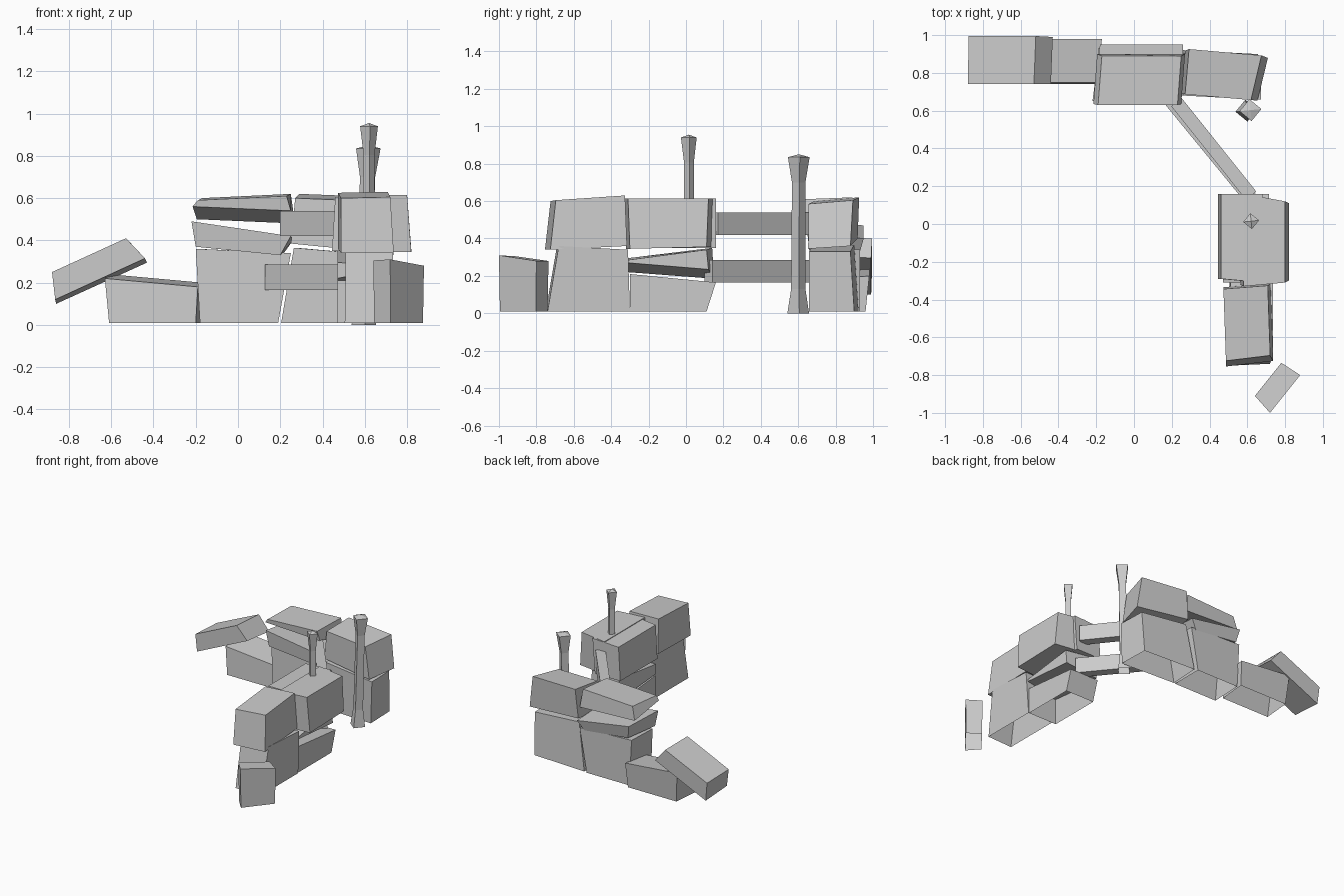
import bpy, bmesh
from math import radians
from mathutils import Vector, Matrix

if "Cube" in bpy.data.objects:
    bpy.data.objects.remove(bpy.data.objects["Cube"])

GROUND = 0.01


def make(name, verts, faces, yaw=0):
    bm = bmesh.new()
    vs = [bm.verts.new(v) for v in verts]
    for f in faces:
        # stones resting on the ground are open underneath
        if any(vs[i].co.z > GROUND + 1e-4 for i in f):
            bm.faces.new([vs[i] for i in f])
    bmesh.ops.recalc_face_normals(bm, faces=bm.faces)
    if yaw:
        c = sum((v.co for v in vs), Vector()) / len(vs)
        bmesh.ops.rotate(bm, verts=vs, cent=c, matrix=Matrix.Rotation(radians(yaw), 3, 'Z'))
    me = bpy.data.meshes.new(name)
    bm.to_mesh(me)
    bm.free()
    ob = bpy.data.objects.new(name, me)
    bpy.context.collection.objects.link(ob)
    return ob


BOX = [(0, 1, 2, 3), (4, 5, 6, 7), (0, 1, 5, 4), (1, 2, 6, 5), (2, 3, 7, 6), (3, 0, 4, 7)]


def stone(name, quad, low, high, along='x', far=(0, 0), lift=0, drop=0, yaw=0):
    """Rough stone: quad = (u, z) outline; low/high = depth range at bottom/top;
    far = shift of the outline's ends on the far side; lift/drop = far top/bottom height change."""
    verts = []
    for side in (0, 1):
        for i, (u, z) in enumerate(quad):
            d = (low if i < 2 else high)[side]
            if side:
                u += far[0] if i in (0, 3) else far[1]
                z += lift if i > 1 else -drop
            verts.append((u, d, z) if along == 'x' else (d, u, z))
    return make(name, verts, BOX, yaw)


def rail(name, a, b, z0, z1, t=0.07):
    a, b = Vector(a), Vector(b)
    d = (b - a).normalized()
    n = Vector((-d.y, d.x)) * t / 2
    corners = [a - n, b - n, b + n, a + n]
    return make(name, [(c.x, c.y, z) for z in (z0, z1) for c in corners], BOX)


def post(name, base, top, start, height, r, foot):
    """Four-sided post, flared at the top, with a pointed cap."""
    rings = [(start, foot), (start + 0.13, r * 0.66), (height - 0.15, r * 0.62), (height - 0.015, r)]
    verts, faces = [], []
    for z, rad in rings:
        t = z / height
        cx, cy = (base[k] * (1 - t) + top[k] * t for k in (0, 1))
        verts += [(cx + rad * dx, cy + rad * dy, z)
                  for dx, dy in ((1, 0.1), (-0.1, 1), (-1, -0.1), (0.1, -1))]
    verts.append((top[0], top[1], height))
    for k in range(3):
        for i in range(4):
            j = (i + 1) % 4
            faces.append((4 * k + i, 4 * k + j, 4 * k + 4 + j, 4 * k + 4 + i))
    faces += [(12 + i, 12 + (i + 1) % 4, 16) for i in range(4)]
    faces.append((3, 2, 1, 0))
    return make(name, verts, faces)


G = GROUND
# Back wall, from the fallen slab at the left to the gate corner
stone("fallen_slab", [(-.865, .12), (-.44, .315), (-.53, .41), (-.88, .25)],
      (.74, .99), (.74, .995), far=(.005, .01), lift=-.01, drop=.02)
stone("low_end_stone", [(-.61, G), (-.20, G), (-.19, .18), (-.63, .22)],
      (.74, .96), (.75, .98), far=(.02, .02), lift=.02)
stone("back_base_left", [(-.18, G), (.19, G), (.25, .34), (-.20, .36)],
      (.68, .93), (.69, .93), far=(.01, 0))
stone("back_base_right", [(.21, G), (.67, G), (.68, .33), (.27, .365)],
      (.67, .91), (.67, .89), far=(.0, -.02), yaw=-3)
stone("back_middle_slab", [(-.20, .37), (.20, .33), (.25, .42), (-.22, .49)],
      (.66, .93), (.65, .95), far=(.04, .01), lift=-.02)
stone("back_top_slab", [(-.215, .56), (.25, .54), (.23, .61), (-.19, .59)],
      (.635, .90), (.63, .89), far=(.02, .02), lift=.01, drop=.06)
stone("back_top_corner_stone", [(.26, .385), (.665, .345), (.63, .585), (.28, .60)],
      (.67, .90), (.67, .91), far=(.0, .035), lift=.02, drop=-.015, yaw=-5)

# Side wall (outline runs along y, depth along x)
stone("side_base_front", [(-.75, G), (-.30, G), (-.31, .34), (-.69, .36)],
      (.505, .72), (.51, .735), 'y', far=(.01, 0))
stone("side_base_back", [(-.30, G), (.11, G), (.16, .165), (-.30, .21)],
      (.47, .715), (.47, .715), 'y')
stone("side_middle_slab", [(-.31, .27), (.12, .235), (.11, .34), (-.31, .285)],
      (.72, .47), (.72, .47), 'y', far=(0, .03), lift=.01, drop=.05)
stone("side_top_front", [(-.75, .34), (-.33, .36), (-.34, .625), (-.72, .60)],
      (.48, .73), (.48, .715), 'y', far=(.02, .01), lift=.005, yaw=2)
stone("side_top_inner", [(-.29, .35), (.16, .35), (.16, .605), (-.29, .605)],
      (.445, .66), (.46, .68), 'y', far=(-.02, 0), lift=.01)
stone("side_top_outer", [(-.32, .345), (.15, .355), (.16, .615), (-.33, .615)],
      (.56, .82), (.58, .80), 'y', far=(.02, -.04))

# Loose stone standing in front
loose = [(.64, -.91), (.72, -1.0), (.88, -.80), (.78, -.735)]
make("loose_stone", [(.76 + (x - .76) * .96, -.87 + (y + .87) * .96, G) for x, y in loose] +
     [(x, y, z) for (x, y), z in zip(loose, (.305, .31, .28, .28))], BOX)

# Gate rails and posts
rail("upper_rail", (.225, .645), (.62, .15), .42, .54)
rail("lower_rail", (.155, .70), (.63, .12), .165, .285)
post("side_post", (.62, .02), (.62, .015), .40, .955, .042, .03)
post("back_post", (.595, .60), (.617, .603), 0, .85, .058, .058)
